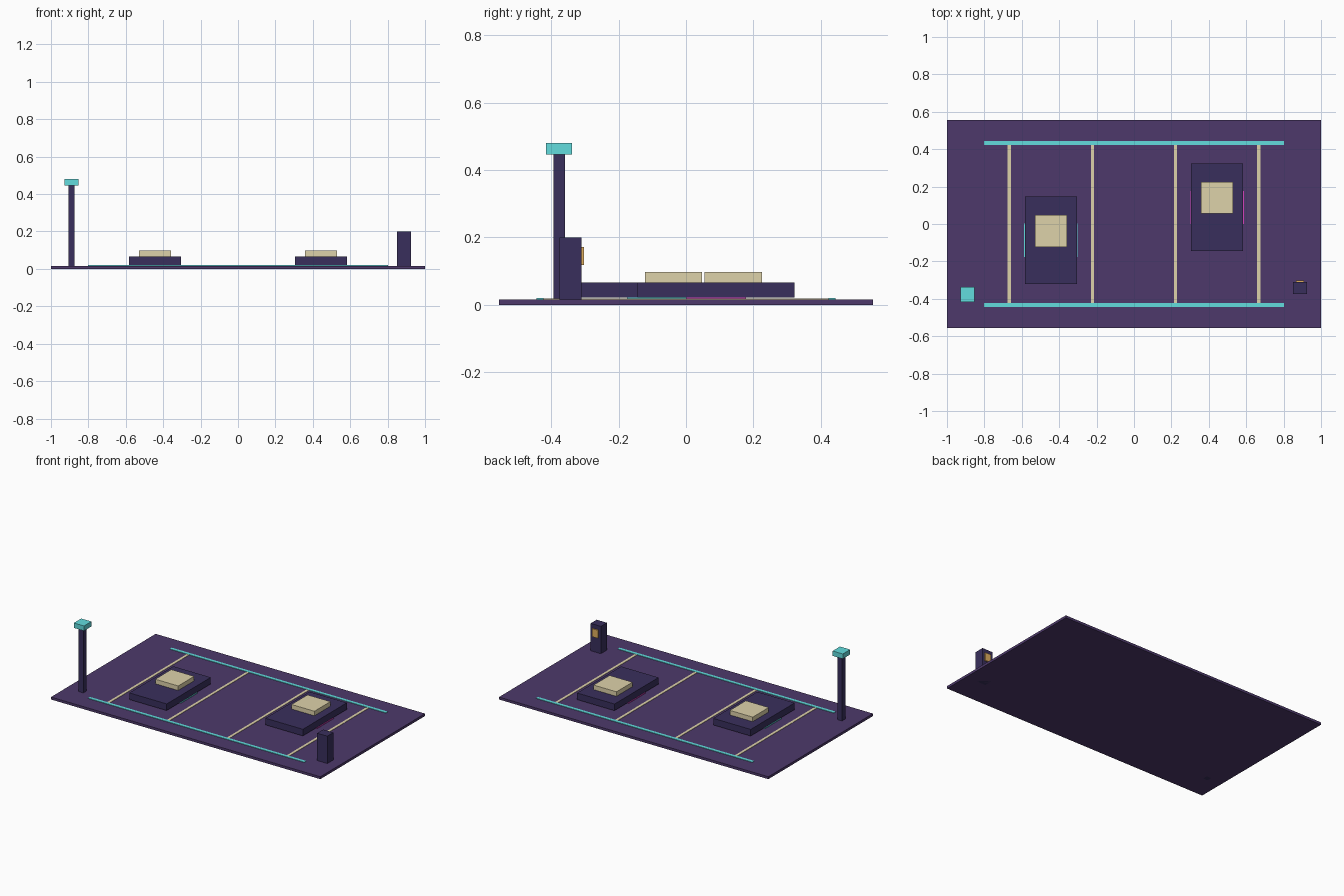
import bpy

if "Cube" in bpy.data.objects:
    bpy.data.objects.remove(bpy.data.objects["Cube"])


def material(name, rgb):
    # sRGB bytes to linear viewport colour
    m = bpy.data.materials.new(name)
    m.diffuse_color = [(c / 255 / 12.92) if c < 10 else ((c / 255 + 0.055) / 1.055) ** 2.4
                       for c in rgb] + [1.0]
    m.use_nodes = True
    m.node_tree.nodes["Principled BSDF"].inputs["Base Color"].default_value = m.diffuse_color
    return m


PURPLE = material("asphalt_purple", (77, 57, 107))
DARK = material("dark_indigo", (57, 47, 92))
CREAM = material("cream", (222, 210, 170))
CYAN = material("cyan", (98, 220, 222))
MAGENTA = material("magenta", (215, 65, 190))
AMBER = material("amber", (225, 175, 95))


def box(name, x, y, size_x, size_y, z0, z1, mat):
    """Box centred on x, y and spanning z0 to z1."""
    bpy.ops.mesh.primitive_cube_add(size=1, location=(x, y, (z0 + z1) / 2))
    ob = bpy.context.object
    ob.name = name
    ob.scale = (size_x, size_y, z1 - z0)
    bpy.ops.object.transform_apply(location=False, rotation=False, scale=True)
    ob.data.materials.append(mat)
    return ob


GROUND = 0.0165

# Parking lot slab
box("lot_slab", 0, 0, 2.0, 1.11, 0, GROUND, PURPLE)

# Bay dividers and the two long edge strips
for x in (-0.667, -0.222, 0.222, 0.667):
    box("bay_line", x, 0, 0.018, 0.866, 0.012, 0.0185, CREAM)
for y in (-0.433, 0.433):
    box("edge_strip", 0, y, 1.605, 0.021, 0.012, 0.0195, CYAN)


def car(x, y, cabin_y, glow):
    box("car_body", x, y, 0.278, 0.467, 0.022, 0.0665, DARK)
    box("car_cabin", x, cabin_y, 0.17, 0.17, 0.0665, 0.097, CREAM)
    box("car_underglow", x, y, 0.286, 0.177, 0.0165, 0.022, glow)


# Parked cars
car(-0.444, -0.087, -0.037, CYAN)
car(0.444, 0.089, 0.14, MAGENTA)

# Lamp post
box("lamp_post", -0.89, -0.377, 0.034, 0.034, 0, 0.447, DARK)
box("lamp_head", -0.89, -0.377, 0.076, 0.078, 0.447, 0.48, CYAN)

# Ticket machine with its screen on the back
box("ticket_machine", 0.888, -0.343, 0.076, 0.064, 0, 0.2, DARK)
box("ticket_screen", 0.888, -0.309, 0.044, 0.012, 0.118, 0.172, AMBER)
